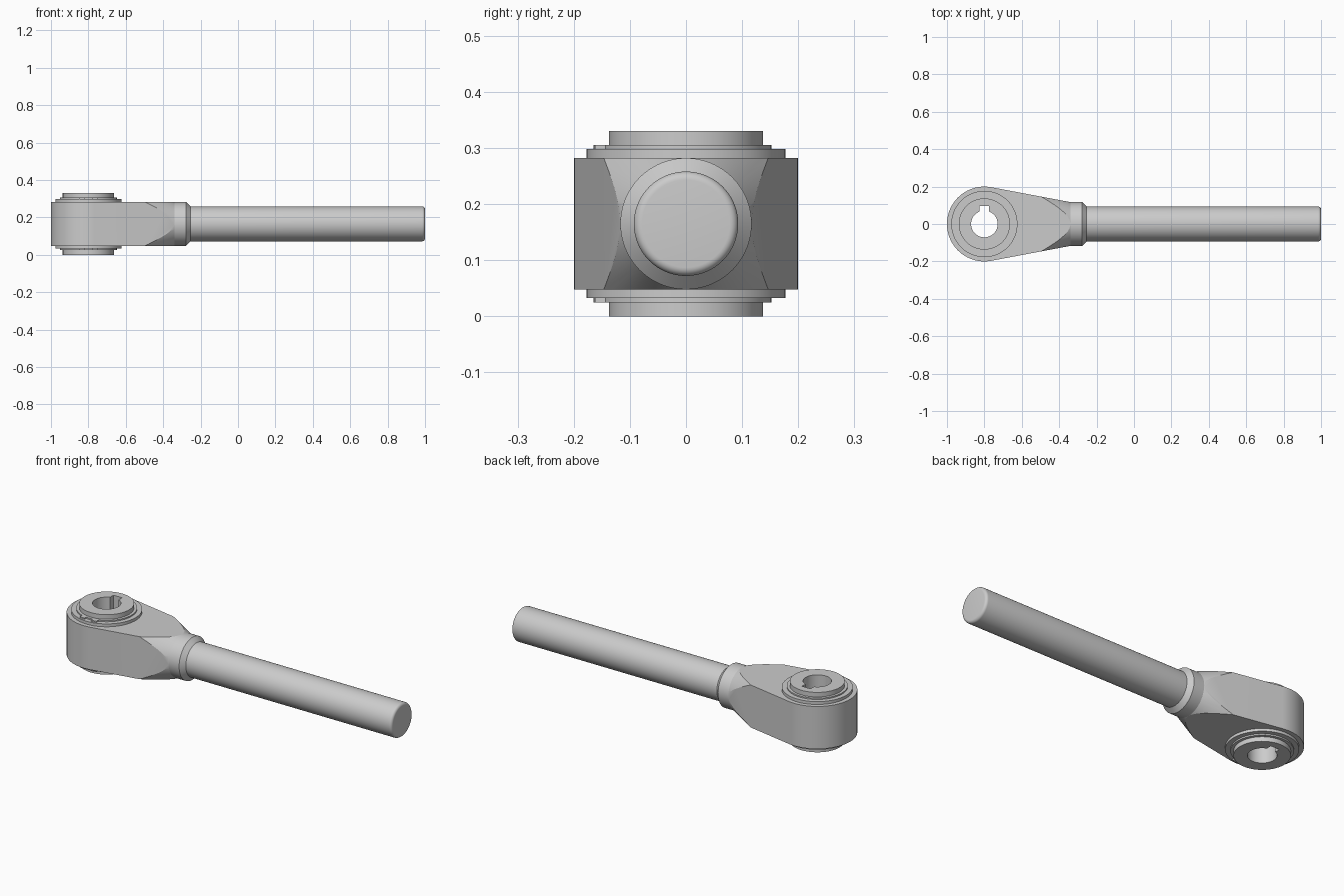
import bpy, bmesh
from math import pi, cos, sin, asin, atan2, hypot
from mathutils import Matrix, Vector

if "Cube" in bpy.data.objects:
    bpy.data.objects.remove(bpy.data.objects["Cube"])

CX, CZ = -0.8, 0.165          # eye centre in x, rod axis height
UP = Matrix.Translation((CX, 0, 0))
ALONG = Matrix.Translation((0, 0, CZ)) @ Matrix.Rotation(pi / 2, 4, 'Y')


def finish(name, bm, mat=Matrix()):
    bmesh.ops.recalc_face_normals(bm, faces=bm.faces)
    me = bpy.data.meshes.new(name)
    bm.to_mesh(me)
    bm.free()
    me.transform(mat)
    ob = bpy.data.objects.new(name, me)
    bpy.context.collection.objects.link(ob)
    return ob


def lathe(name, profile, mat, ring=False, n=96):
    """Revolve (radius, height) points; ring closes the section, otherwise ends are capped."""
    bm = bmesh.new()
    loops = [[bm.verts.new((r * cos(2 * pi * i / n), r * sin(2 * pi * i / n), h))
              for i in range(n)] for r, h in profile]
    pairs = list(zip(loops, loops[1:] + loops[:1])) if ring else list(zip(loops, loops[1:]))
    for a, b in pairs:
        for i in range(n):
            j = (i + 1) % n
            bm.faces.new((a[i], a[j], b[j], b[i]))
    if not ring:
        bm.faces.new(loops[0])
        bm.faces.new(loops[-1])
    return finish(name, bm, mat)


def tube(name, r_in, r_out, z0, z1):
    return lathe(name, [(r_in, z0), (r_out, z0), (r_out, z1), (r_in, z1)], UP, True)


def prism(name, pts, z0, z1):
    bm = bmesh.new()
    f = bm.faces.new([bm.verts.new((x, y, z0)) for x, y in pts])
    ext = bmesh.ops.extrude_face_region(bm, geom=[f])
    bmesh.ops.translate(bm, vec=Vector((0, 0, z1 - z0)),
                        verts=[v for v in ext['geom'] if isinstance(v, bmesh.types.BMVert)])
    return finish(name, bm)


def boolean(ob, cutter, op):
    m = ob.modifiers.new("cut", 'BOOLEAN')
    m.object, m.operation, m.solver = cutter, op, 'EXACT'
    bpy.context.view_layer.objects.active = ob
    bpy.ops.object.modifier_apply(modifier=m.name)
    bpy.data.objects.remove(cutter)


# eye body: teardrop plate blended to the neck by a cone
R, NX, NR = 0.2, -0.34, 0.117
d = hypot(NX - CX, NR)
t = atan2(NR, NX - CX) + pi / 2 - asin((d * d - R * R) ** 0.5 / d) + 0.0
t = atan2(NR, NX - CX) + atan2((d * d - R * R) ** 0.5, R)   # tangent point angle
N = 64
arc = [t + (2 * pi - 2 * t) * i / N for i in range(N + 1)]
outline = [(CX + R * cos(a), R * sin(a)) for a in arc] + [(NX, -NR), (NX, NR)]
body = prism("eye_body", outline, CZ - 0.117, CZ + 0.117)
boolean(body, lathe("cone_cutter", [(NR + 0.45 * 0.86, NX - 0.86), (NR, NX), (NR, NX + 0.02)], ALONG),
        'INTERSECT')
boolean(body, lathe("hole_cutter", [(0.125, -0.1), (0.125, 0.5)], UP), 'DIFFERENCE')

# collar and rod with rounded end
f = 0.015
end = [(0.093 - f + f * cos(a * pi / 12), 1 - f + f * sin(a * pi / 12)) for a in range(7)]
rod = lathe("collar_and_rod", [(0.1, -0.4), (0.1, NX), (NR, NX), (NR, -0.277), (0.093, -0.253)] + end, ALONG)

# bearing rings
outer = tube("outer_ring", 0.12, 0.177, 0.033, 0.298)
snap = tube("retaining_ring", 0.12, 0.152, 0.025, 0.305)
inner = tube("inner_ring", 0.071, 0.137, 0.0, 0.33)

# keyway in the bore
k = 0.026
boolean(inner, prism("key_cutter", [(CX - k, 0), (CX + k, 0), (CX + k, 0.096), (CX - k, 0.096)], -0.1, 0.5),
        'DIFFERENCE')

# retaining ring ears
ears = []
for s in (-1, 1):
    x0, x1 = CX + s * 0.02, CX + s * 0.05
    ears.append(prism("ring_ear", [(x0, -0.13), (x1, -0.13), (x1, -0.162), (x0, -0.165)], 0.025, 0.305))

# smooth shading with sharp edges kept
for ob in (body, rod, outer, snap, inner):
    bpy.ops.object.select_all(action='DESELECT')
    ob.select_set(True)
    bpy.context.view_layer.objects.active = ob
    bpy.ops.object.shade_smooth_by_angle(angle=pi / 9)
